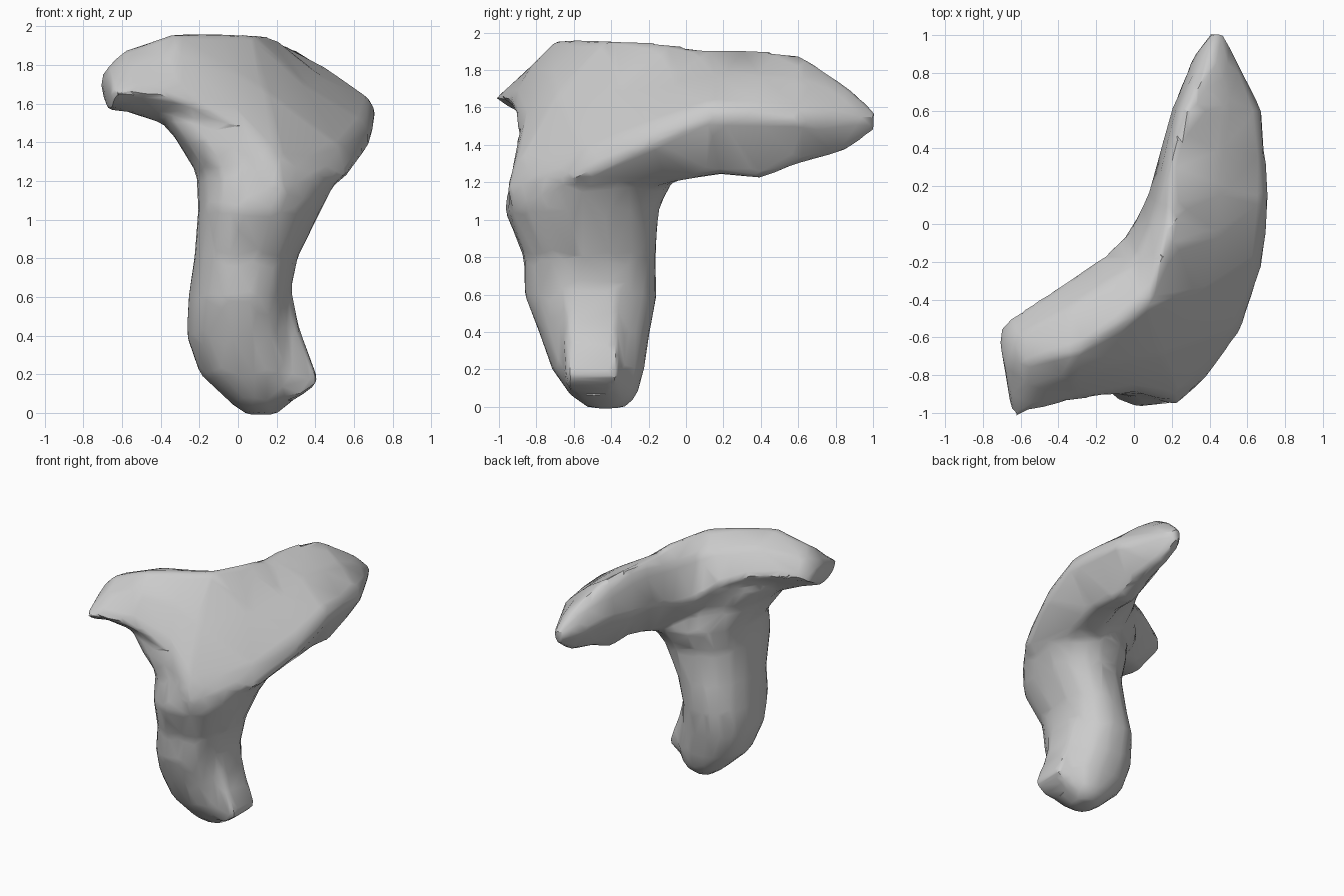
import bpy, bmesh, math

cube = bpy.data.objects.get("Cube")
if cube:
    bpy.data.objects.remove(cube, do_unlink=True)

grey = bpy.data.materials.new("stone_grey")
grey.use_nodes = True
colour = (0.6, 0.6, 0.6, 1)
grey.diffuse_color = colour
grey.node_tree.nodes["Principled BSDF"].inputs["Base Color"].default_value = colour

bm = bmesh.new()


def loft(rings):
    """Skin a list of equal-length point rings and close both ends."""
    rows = [[bm.verts.new(p) for p in ring] for ring in rings]
    n = len(rows[0])
    for a, b in zip(rows, rows[1:]):
        for i in range(n):
            j = (i + 1) % n
            bm.faces.new((a[i], a[j], b[j], b[i]))
    bm.faces.new(rows[0][::-1])
    bm.faces.new(rows[-1])


def cap_section(ix, iy, ox, oy, top, rim, low, crest):
    """Vertical slice of the cap, from its inner edge to its outer rim."""
    h = top - low
    outline = [(0, low + 0.5 * h), (crest * 0.4, top - 0.14 * h), (crest, top),
               ((1 + crest) / 2, top - 0.36 * (top - rim)), (0.94, rim + 0.22 * (top - rim)),
               (1, rim), (0.68, low), (0.4, low + 0.03 * h)]
    return [(ix + (ox - ix) * t, iy + (oy - iy) * t, z) for t, z in outline]


def stalk_section(z, x0, x1, y0, y1, skew=0, sides=16, power=0.85):
    """Level slice of the stalk in the given x and y range, skewed along the crescent."""
    ring = []
    for k in range(sides):
        a = math.tau * (k + 0.5) / sides
        c, s = math.cos(a), math.sin(a)
        dx = (x1 - x0) / 2 * math.copysign(abs(c) ** power, c)
        dy = (y1 - y0) / 2 * math.copysign(abs(s) ** power, s)
        ring.append(((x0 + x1) / 2 + dx, (y0 + y1) / 2 + dy + skew * dx, z))
    return ring


# Crescent cap: inner x, y, outer x, y, top, rim, underside, crest position
loft([cap_section(*s) for s in (
    (-.72, -.56, -.64, -1.04, 1.77, 1.64, 1.56, .35),
    (-.66, -.49, -.54, -.99, 1.87, 1.66, 1.56, .5),
    (-.36, -.30, -.30, -.94, 1.97, 1.62, 1.47, .6),
    (-.16, -.16, 0, -.90, 1.97, 1.46, 1.32, .5),
    (-.04, -.05, .23, -.97, 1.97, 1.12, 1.10, .4),
    (.03, .07, .56, -.59, 1.95, 1.22, 1.13, .27),
    (.07, .16, .69, -.20, 1.92, 1.40, 1.20, .2),
    (.11, .28, .72, .12, 1.92, 1.54, 1.24, .13),
    (.15, .44, .70, .38, 1.91, 1.54, 1.22, .13),
    (.20, .62, .68, .60, 1.89, 1.52, 1.30, .17),
    (.30, .87, .57, .82, 1.73, 1.53, 1.36, .4),
    (.40, 1.02, .47, 1.02, 1.58, 1.55, 1.48, .5))])

# Stalk: height, x range, y range, skew
loft([stalk_section(*s) for s in (
    (-.01, .04, .20, -.52, -.33),
    (.06, -.05, .28, -.62, -.26),
    (.20, -.20, .34, -.72, -.22),
    (.40, -.27, .29, -.79, -.19),
    (.60, -.26, .27, -.87, -.15),
    (.80, -.23, .31, -.87, -.16, .1),
    (1.06, -.21, .44, -.97, -.15, .15),
    (1.24, -.22, .53, -.92, -.06, .2),
    (1.42, -.33, .48, -.85, -.12, .45),
    (1.58, -.46, .40, -.78, -.13, .5))])

# Flat sloping spur on the side of the foot
loft([stalk_section(*s, sides=4, power=1) for s in (
    (.08, 0, .37, -.68, -.32),
    (.16, 0, .49, -.71, -.29),
    (.45, 0, .365, -.71, -.29),
    (.77, 0, .29, -.70, -.30))])

bmesh.ops.recalc_face_normals(bm, faces=bm.faces)
mesh = bpy.data.meshes.new("eroded_form")
bm.to_mesh(mesh)
bm.free()
form = bpy.data.objects.new("eroded_form", mesh)
bpy.context.collection.objects.link(form)
bpy.context.view_layer.objects.active = form
form.select_set(True)

# Fuse the parts, soften the joins, then reduce to irregular facets
fuse = form.modifiers.new("fuse", 'REMESH')
fuse.mode = 'VOXEL'
fuse.voxel_size = 0.025
soften = form.modifiers.new("soften", 'SMOOTH')
soften.factor = 0.5
soften.iterations = 12
facet = form.modifiers.new("facet", 'DECIMATE')
facet.ratio = 0.05
for name in ("fuse", "soften", "facet"):
    bpy.ops.object.modifier_apply(modifier=name)
form.data.materials.clear()
form.data.materials.append(grey)
bpy.ops.object.shade_smooth_by_angle(angle=math.radians(30))
